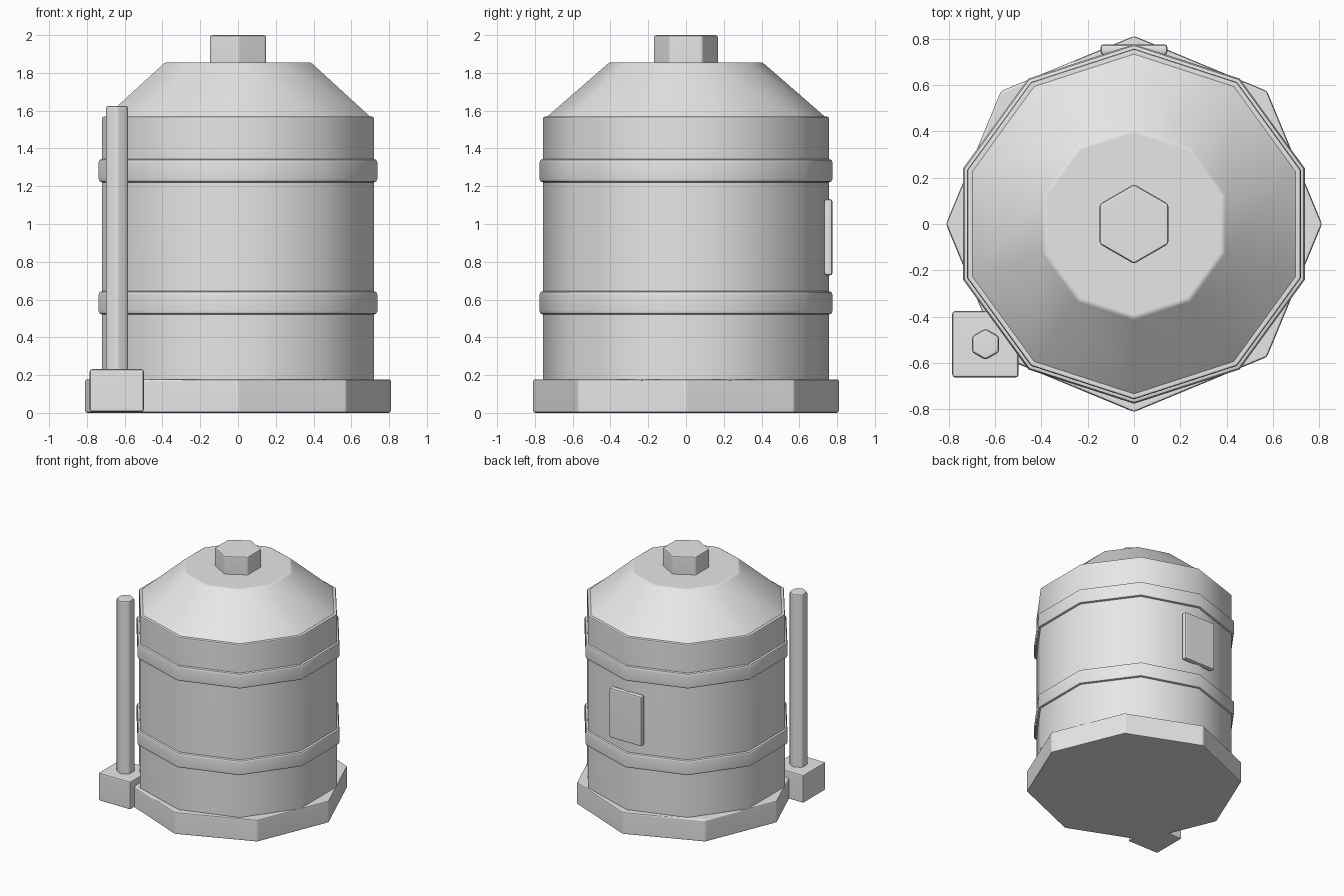
import bpy
import math

if "Cube" in bpy.data.objects:
    bpy.data.objects.remove(bpy.data.objects["Cube"])

grey = bpy.data.materials.new("light grey")
grey.diffuse_color = (0.8, 0.8, 0.8, 1)
grey.use_nodes = True
grey.node_tree.nodes["Principled BSDF"].inputs["Base Color"].default_value = grey.diffuse_color


def finish(name, bevel):
    """Name the active object, round its hard edges and shade it."""
    ob = bpy.context.object
    ob.name = name
    ob.data.materials.append(grey)
    bpy.ops.object.transform_apply(location=False, rotation=False, scale=True)
    mod = ob.modifiers.new("bevel", 'BEVEL')
    mod.width = bevel
    mod.segments = 2
    mod.limit_method = 'ANGLE'
    mod.angle_limit = math.radians(38)
    bpy.ops.object.modifier_apply(modifier=mod.name)
    bpy.ops.object.shade_smooth_by_angle(angle=math.radians(40))
    wn = ob.modifiers.new("weighted normals", 'WEIGHTED_NORMAL')
    wn.keep_sharp = True
    return ob


def prism(name, sides, r1, z0, z1, bevel, r2=None, x=0, y=0):
    """Upright prism or frustum with a corner pointing along y."""
    bpy.ops.mesh.primitive_cone_add(
        vertices=sides, radius1=r1, radius2=r1 if r2 is None else r2,
        depth=z1 - z0, location=(x, y, (z0 + z1) / 2))
    return finish(name, bevel)


def box(name, lo, hi, bevel):
    bpy.ops.mesh.primitive_cube_add(
        size=1, location=[(a + b) / 2 for a, b in zip(lo, hi)])
    bpy.context.object.scale = [b - a for a, b in zip(lo, hi)]
    return finish(name, bevel)


# Tank
prism("base_slab", 8, 0.812, 0.0, 0.178, 0.012)
prism("tank_body", 10, 0.757, 0.17, 1.57, 0.012)
prism("lower_band", 10, 0.776, 0.52, 0.645, 0.02)
prism("upper_band", 10, 0.776, 1.22, 1.345, 0.02)
prism("sloped_roof", 10, 0.745, 1.56, 1.856, 0.012, r2=0.405)
prism("roof_cap", 6, 0.172, 1.84, 2.0, 0.012)

# Side pipe on its foot
box("pipe_foot", (-0.785, -0.663, 0.005), (-0.498, -0.375, 0.232), 0.014)
prism("side_pipe", 6, 0.068, 0.2, 1.626, 0.014, x=-0.641, y=-0.519)

# Plate on the back
box("back_plate", (-0.145, 0.73, 0.728), (0.145, 0.776, 1.132), 0.015)
